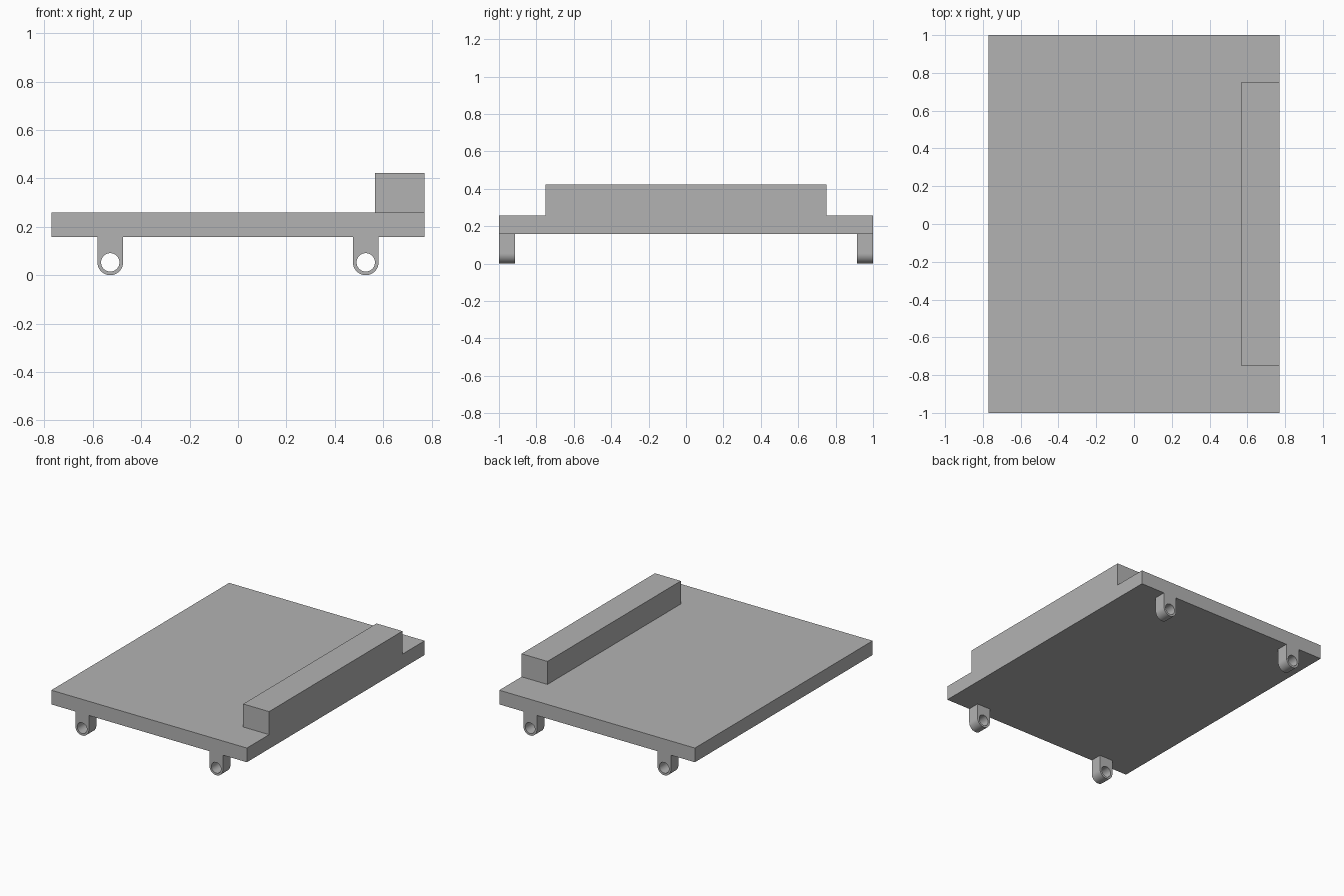
import bpy
import bmesh
from math import atan2, cos, sin, pi, radians

cube = bpy.data.objects.get("Cube")
if cube:
    bpy.data.objects.remove(cube, do_unlink=True)

WIDTH, LENGTH = 1.54, 2.0
DECK_BOTTOM, DECK_TOP = 0.157, 0.258
LUG_RADIUS, HOLE_RADIUS, LUG_DEPTH, LUG_X = 0.053, 0.038, 0.085, 0.528

grey = bpy.data.materials.new("plain_grey")
grey.use_nodes = True
colour = (0.45, 0.45, 0.45, 1)
grey.diffuse_color = colour
grey.node_tree.nodes["Principled BSDF"].inputs["Base Color"].default_value = colour


def add_object(name, bm):
    bmesh.ops.recalc_face_normals(bm, faces=bm.faces)
    mesh = bpy.data.meshes.new(name)
    bm.to_mesh(mesh)
    bm.free()
    mesh.materials.append(grey)
    obj = bpy.data.objects.new(name, mesh)
    bpy.context.collection.objects.link(obj)
    return obj


def add_box(name, low, high):
    bm = bmesh.new()
    bmesh.ops.create_cube(bm, size=1)
    for v in bm.verts:
        v.co = [a + (c + 0.5) * (b - a) for a, b, c in zip(low, high, v.co)]
    return add_object(name, bm)


def add_lug(name, x, y0, y1):
    """Round-bottomed hanging lug with a through hole along y."""
    height = DECK_BOTTOM - LUG_RADIUS
    corner = atan2(height, LUG_RADIUS)
    angles = sorted([2 * pi * i / 48 for i in range(48)] + [corner, pi - corner])
    bm = bmesh.new()
    rings = []
    for a in angles:
        c, s = cos(a), sin(a)
        reach = LUG_RADIUS
        if s > 1e-6:
            # Straight sides and flat top above the hole centre
            reach = min(LUG_RADIUS / max(abs(c), 1e-6), height / s)
        rings.append([bm.verts.new((x + r * c, y, LUG_RADIUS + r * s))
                      for r, y in ((reach, y0), (reach, y1),
                                   (HOLE_RADIUS, y1), (HOLE_RADIUS, y0))])
    for i, ring in enumerate(rings):
        following = rings[(i + 1) % len(rings)]
        for j in range(4):
            k = (j + 1) % 4
            bm.faces.new((ring[j], ring[k], following[k], following[j]))
    obj = add_object(name, bm)
    bpy.ops.object.select_all(action='DESELECT')
    obj.select_set(True)
    bpy.context.view_layer.objects.active = obj
    bpy.ops.object.shade_smooth_by_angle(angle=radians(30))


# Flat deck and the raised block along its left edge
add_box("deck", (-WIDTH / 2, -LENGTH / 2, DECK_BOTTOM), (WIDTH / 2, LENGTH / 2, DECK_TOP))
add_box("raised_block", (0.566, -0.75, DECK_TOP), (WIDTH / 2, 0.75, 0.422))

# Four lugs, flush with the front and back edges
for end, y in (("front", -LENGTH / 2), ("back", LENGTH / 2 - LUG_DEPTH)):
    for side, x in (("right", -LUG_X), ("left", LUG_X)):
        add_lug(f"{end}_{side}_lug", x, y, y + LUG_DEPTH)
